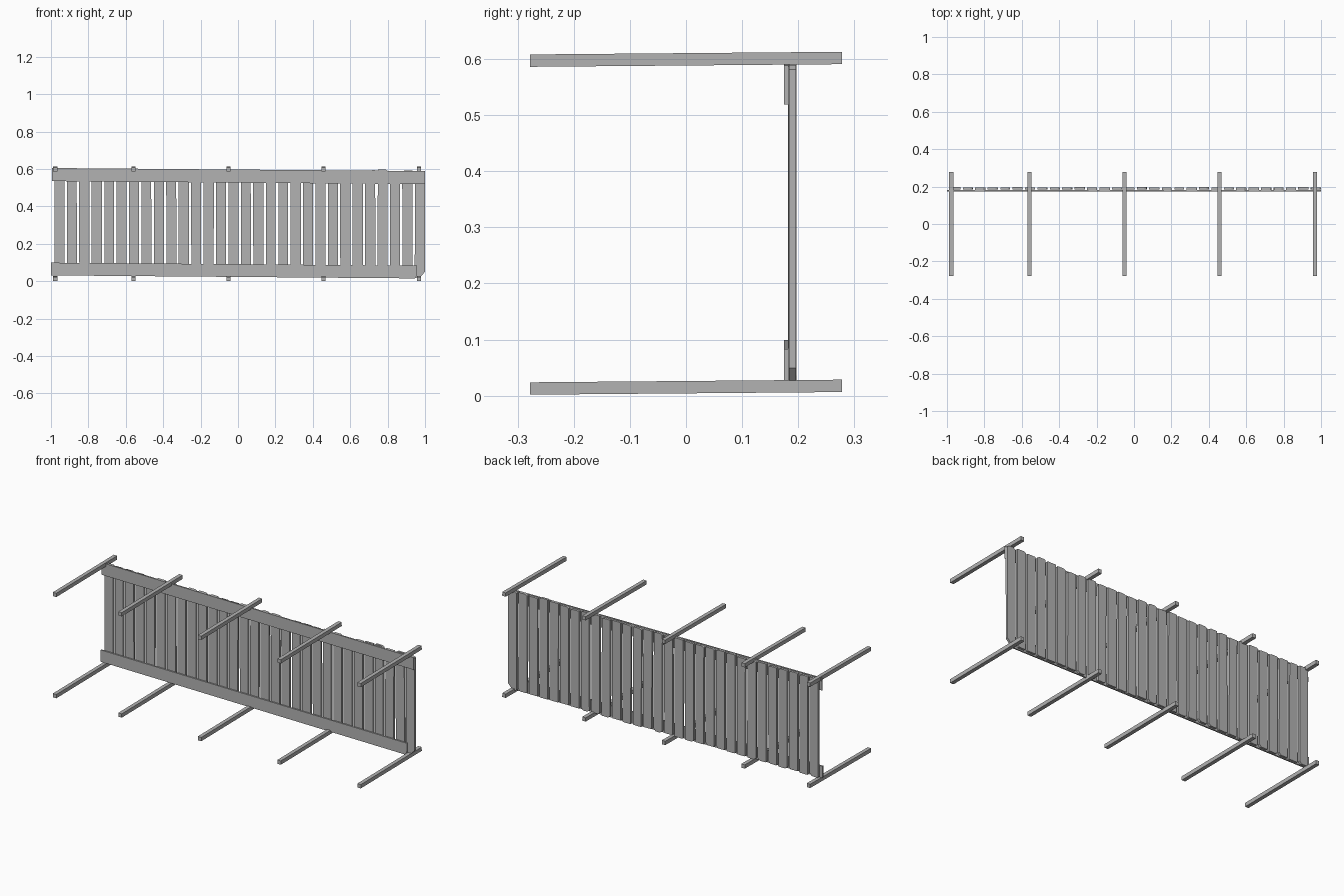
import bpy, bmesh, math, random
from mathutils import Matrix

if "Cube" in bpy.data.objects:
    bpy.data.objects.remove(bpy.data.objects["Cube"])

random.seed(7)
SLOPE = Matrix.Rotation(0.0082, 4, 'Y')  # fence drops slightly to the right

# Dark weathered grey
wood = bpy.data.materials.new("grey_wood")
wood.diffuse_color = (0.45, 0.45, 0.45, 1)
wood.use_nodes = True
wood.node_tree.nodes["Principled BSDF"].inputs["Base Color"].default_value = wood.diffuse_color


def board(name, outline, y0, y1, matrix=Matrix()):
    """Extrude an x/z outline from y0 to y1."""
    bm = bmesh.new()
    face = bm.faces.new([bm.verts.new((x, y0, z)) for x, z in outline])
    ext = bmesh.ops.extrude_face_region(bm, geom=[face])
    for v in ext['geom']:
        if isinstance(v, bmesh.types.BMVert):
            v.co.y = y1
    bmesh.ops.recalc_face_normals(bm, faces=bm.faces)
    bm.transform(matrix)
    mesh = bpy.data.meshes.new(name)
    bm.to_mesh(mesh)
    bm.free()
    mesh.materials.append(wood)
    ob = bpy.data.objects.new(name, mesh)
    bpy.context.collection.objects.link(ob)
    return ob


def rect(x0, x1, z0, z1):
    return [(x0, z0), (x1, z0), (x1, z1), (x0, z1)]


# Horizontal rails on the front of the planks
board("top_rail", rect(-1.0, 0.995, 0.527, 0.597), 0.175, 0.183, SLOPE)
board("bottom_rail", [(-1.0, 0.023), (0.945, 0.023), (0.955, 0.035),
                      (0.955, 0.091), (-1.0, 0.091)], 0.175, 0.183, SLOPE)

# Weathered vertical planks with chipped ends
COUNT = 30
for i in range(COUNT):
    x = -0.957 + i * 1.927 / (COUNT - 1)
    w = 0.0268 + random.uniform(-0.001, 0.001)
    z0 = 0.026 + random.uniform(-0.003, 0.004)
    z1 = 0.594 + random.uniform(-0.006, 0.003) + (0.008 if x > 0.65 and i % 3 else 0)
    c = [random.choice((0.002, 0.004, 0.012)) for _ in range(4)]
    if i == COUNT - 1:
        z0, z1, c[1], w = 0.024, 0.597, 0.03, 0.027
    outline = [(x - w + c[0], z0), (x + w - c[1], z0),
               (x + w, z0 + c[1] * 1.1), (x + w, z1 - c[2] * 0.6),
               (x + w - c[2], z1), (x - w + c[3], z1),
               (x - w, z1 - c[3] * 0.6), (x - w, z0 + c[0] * 0.8)]
    lean = (Matrix.Translation((x, 0, 0.3))
            @ Matrix.Rotation(-0.0082 + random.uniform(-0.003, 0.003), 4, 'Y')
            @ Matrix.Translation((-x, 0, -0.3)))
    shift = random.uniform(-0.001, 0.001)
    board(f"plank_{i + 1}", outline, 0.183 + shift, 0.196 + shift, SLOPE @ lean)

# Long bars crossing above and below the fence, tilted up to the back
for i, x in enumerate((-0.977, -0.559, -0.051, 0.457, 0.968)):
    for label, z in (("lower", 0.0152), ("upper", 0.5995)):
        m = Matrix.Translation((x, 0, z)) @ Matrix.Rotation(0.0085, 4, 'X')
        board(f"{label}_bar_{i + 1}", rect(-0.011, 0.011, -0.011, 0.011),
              -0.278, 0.278, m)
